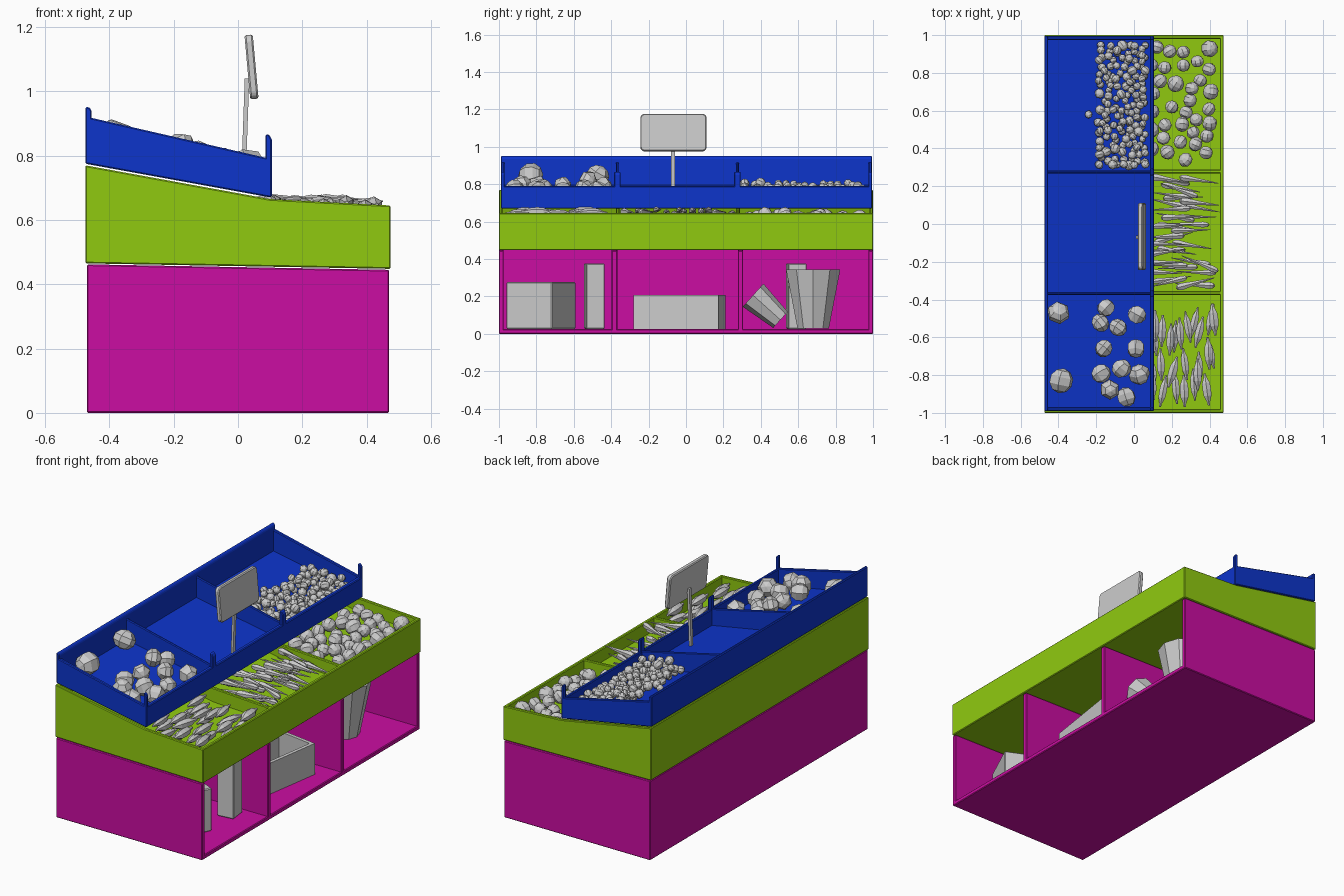
import bpy, bmesh, math, random
from mathutils import Matrix, Vector, Euler

if "Cube" in bpy.data.objects:
    bpy.data.objects.remove(bpy.data.objects["Cube"])

random.seed(4)


def material(name, rgb):
    m = bpy.data.materials.new(name)
    m.diffuse_color = (*rgb, 1)
    m.use_nodes = True
    m.node_tree.nodes["Principled BSDF"].inputs["Base Color"].default_value = m.diffuse_color
    return m


MAGENTA = material("magenta", (0.60, 0.004, 0.36))
GREEN = material("green", (0.28, 0.59, 0.005))
BLUE = material("blue", (0.004, 0.035, 0.60))


def finish(name, bm, mat=None, bevel=0):
    bmesh.ops.recalc_face_normals(bm, faces=bm.faces)
    me = bpy.data.meshes.new(name)
    bm.to_mesh(me)
    bm.free()
    ob = bpy.data.objects.new(name, me)
    bpy.context.collection.objects.link(ob)
    if mat:
        me.materials.append(mat)
    if bevel:
        b = ob.modifiers.new("bevel", 'BEVEL')
        b.width, b.segments = bevel, 1
    return ob


def prism(bm, pts, y0, y1):
    """Extrude an x-z outline from y0 to y1."""
    a = [bm.verts.new((x, y0, z)) for x, z in pts]
    b = [bm.verts.new((x, y1, z)) for x, z in pts]
    n = len(pts)
    bm.faces.new(a)
    bm.faces.new(b[::-1])
    for i in range(n):
        bm.faces.new((a[i], b[i], b[(i + 1) % n], a[(i + 1) % n]))


def box(bm, size, loc, rot=(0, 0, 0)):
    m = Matrix.LocRotScale(Vector(loc), Euler(rot), Vector(size))
    return bmesh.ops.create_cube(bm, size=1, matrix=m)['verts']


def lathe(bm, profile, n, m):
    """Capped revolve of (height, radius) pairs around local z."""
    rings = [[bm.verts.new(m @ Vector((r * math.cos(2 * math.pi * i / n),
                                       r * math.sin(2 * math.pi * i / n), h)))
              for i in range(n)] for h, r in profile]
    for a, b in zip(rings, rings[1:]):
        for i in range(n):
            bm.faces.new((a[i], a[(i + 1) % n], b[(i + 1) % n], b[i]))
    bm.faces.new(rings[0])
    bm.faces.new(rings[-1])


# Magenta base: open to +x with three bays
bm = bmesh.new()
side = [(-0.47, 0), (0.47, 0), (0.47, 0.445), (-0.47, 0.462)]
for y0, y1 in ((-1, -0.975), (-0.397, -0.367), (0.278, 0.305), (0.975, 1)):
    prism(bm, side, y0, y1)
prism(bm, [(-0.47, 0), (0.47, 0), (0.47, 0.025), (-0.47, 0.025)], -1, 1)
prism(bm, [(-0.47, 0), (-0.445, 0), (-0.445, 0.46), (-0.47, 0.462)], -1, 1)
finish("base_cabinet", bm, MAGENTA, 0.004)

# Green lower tray
bm = bmesh.new()
side = [(-0.475, 0.465), (0.475, 0.448), (0.475, 0.645), (0.1, 0.665), (-0.475, 0.77)]
for y0, y1 in ((-1, -0.98), (-0.375, -0.355), (0.268, 0.288), (0.98, 1)):
    prism(bm, side, y0, y1)
prism(bm, [(-0.475, 0.465), (0.475, 0.448), (0.475, 0.57), (0.1, 0.585), (-0.475, 0.69)], -1, 1)
prism(bm, [(0.455, 0.449), (0.475, 0.448), (0.475, 0.645), (0.455, 0.646)], -1, 1)
prism(bm, [(-0.475, 0.465), (-0.455, 0.465), (-0.455, 0.766), (-0.475, 0.77)], -1, 1)
finish("lower_tray", bm, GREEN, 0.004)

# Blue upper tray with raised back wall, low front lip and posts
bm = bmesh.new()
side = [(-0.475, 0.775), (0.102, 0.67), (0.102, 0.79), (-0.475, 0.922)]
for y0, y1 in ((-0.99, -0.97), (-0.375, -0.36), (0.268, 0.283), (0.975, 0.995)):
    prism(bm, side, y0, y1)
prism(bm, [(-0.475, 0.775), (0.102, 0.67), (0.102, 0.695), (-0.475, 0.80)], -0.99, 0.995)
prism(bm, [(-0.475, 0.775), (-0.455, 0.772), (-0.455, 0.94), (-0.464, 0.952), (-0.475, 0.95)],
      -0.99, 0.995)
prism(bm, [(0.085, 0.673), (0.105, 0.67), (0.105, 0.788), (0.085, 0.792)], -0.99, 0.995)
for y, w in ((-0.98, 0.02), (-0.367, 0.035), (0.275, 0.035), (0.985, 0.02)):
    prism(bm, [(0.085, 0.673), (0.105, 0.67), (0.105, 0.85), (0.097, 0.866), (0.085, 0.866)],
          y - w / 2, y + w / 2)
finish("upper_tray", bm, BLUE, 0.004)

# Sign on its pole
bm = bmesh.new()
box(bm, (0.014, 0.02, 0.34), (0.022, -0.07, 0.87), (0, 0.035, 0))
finish("sign_pole", bm)
bm = bmesh.new()
box(bm, (0.026, 0.355, 0.2), (0.042, -0.067, 1.076), (0, -0.09, 0))
edges = [e for e in bm.edges if abs((e.verts[0].co - e.verts[1].co).y) < 0.01
         and e.calc_length() < 0.05]
bmesh.ops.bevel(bm, geom=edges, offset=0.02, segments=2, profile=0.5, affect='EDGES')
finish("sign_plate", bm, bevel=0.005)

# Stored boxes, crate and buckets in the bays
bm = bmesh.new()
box(bm, (0.30, 0.27, 0.25), (0.14, -0.775, 0.152), (0, 0, math.radians(-25)))
finish("square_box", bm, bevel=0.005)
for nm, x, y in (("tall_box_front", 0.29, -0.49), ("tall_box_rear", 0.0, 0.59)):
    bm = bmesh.new()
    box(bm, (0.10, 0.10, 0.35), (x, y, 0.202), (0, 0, 0.12))
    finish(nm, bm, bevel=0.005)
bm = bmesh.new()
for size, loc in (((0.26, 0.46, 0.02), (0, 0, -0.08)),
                  ((0.02, 0.46, 0.18), (-0.12, 0, 0)), ((0.02, 0.46, 0.18), (0.12, 0, 0)),
                  ((0.26, 0.02, 0.18), (0, -0.22, 0)), ((0.26, 0.02, 0.18), (0, 0.22, 0))):
    box(bm, size, loc)
bm.transform(Matrix.Translation((0.21, -0.035, 0.117)) @ Matrix.Rotation(-0.15, 4, 'Z'))
finish("open_crate", bm)
bm = bmesh.new()
lathe(bm, [(0, 0.088), (0.315, 0.152), (0.315, 0.138), (0.02, 0.078)], 10,
      Matrix.Translation((0.2, 0.68, 0.028)))
finish("bucket", bm)
bm = bmesh.new()
lathe(bm, [(0, 0.058), (0.197, 0.083), (0.197, 0.072), (0.015, 0.05)], 8,
      Matrix.Translation((0.26, 0.505, 0.075)) @ Matrix.Rotation(math.radians(48), 4, 'X'))
finish("tipped_bucket", bm)


# Produce heaps
def ball(n, rings):
    return [(-math.cos(a), max(math.sin(a), 0.05))
            for a in (math.pi * i / rings for i in range(rings + 1))], n


def heap(name, shape, count, xr, yr, floor, size, ceiling, half=0.0, angle=None,
         bias=1.0, fixed=()):
    """Drop items one by one, each at the lowest of several tries.
    half = half length of long items, which lie flat along angle."""
    profile, n = shape
    bm = bmesh.new()
    balls = []
    todo = list(fixed) + [None] * count
    for spot in todo:
        best = None
        for _ in range(1 if spot else 25):
            r = random.uniform(*size)
            x, y = spot or (xr[1] - (xr[1] - xr[0]) * random.random() ** bias,
                            random.uniform(*yr))
            a = angle + random.gauss(0, 0.2) if half else 0
            d = Vector((math.cos(a), math.sin(a), 0))
            pts = [Vector((x, y, 0)) + d * half * t for t in ((-0.8, -0.4, 0, 0.4, 0.8) if half else (0,))]
            if not spot and any(not (xr[0] <= p.x <= xr[1] and yr[0] <= p.y <= yr[1]) for p in pts):
                continue
            z = max(floor(p.x) + r for p in pts)
            for p in pts:
                for q, s in balls:
                    h = (0.9 * (r + s)) ** 2 - (p.x - q.x) ** 2 - (p.y - q.y) ** 2
                    if h > 0:
                        z = max(z, q.z + math.sqrt(h))
            if best is None or z - floor(x) < best[0]:
                best = (z - floor(x), z, r, x, y, a, pts)
        if best is None or best[1] + best[2] > ceiling(best[3]):
            continue
        _, z, r, x, y, a, pts = best
        balls += [(Vector((p.x, p.y, z)), r) for p in pts]
        if half:
            a += random.choice((0, math.pi))
            rot = Matrix.Rotation(a, 4, 'Z') @ Matrix.Rotation(math.pi / 2, 4, 'Y')
            sc = Matrix.Diagonal((r, r, half, 1))
        else:
            rot = Euler([random.uniform(0, 6.28) for _ in range(3)]).to_matrix().to_4x4()
            sc = Matrix.Diagonal((r, r, r * random.uniform(0.85, 1.05), 1))
        lathe(bm, profile, n, Matrix.Translation((x, y, z)) @ rot @ sc)
    finish(name, bm)


def low_floor(x):
    return 0.589 - 0.04 * x


def high_floor(x):
    return 0.80 - 0.183 * (x + 0.475)


def low_top(x):
    return 0.682


def high_top(x):
    return high_floor(x) + 0.135


heap("small_fruit", ball(8, 6), 150, (-0.19, 0.06), (0.31, 0.95), high_floor,
     (0.019, 0.03), high_top, bias=1.5, fixed=[(-0.24, 0.58), (-0.17, 0.83), (-0.17, 0.88)])
heap("large_fruit", ball(6, 5), 21, (-0.18, 0.03), (-0.92, -0.42), high_floor,
     (0.05, 0.068), high_top, bias=1.3, fixed=[(-0.4, -0.47), (-0.385, -0.83), (-0.41, -0.92)])
heap("round_vegetables", ball(8, 6), 75, (0.09, 0.415), (0.325, 0.94), low_floor,
     (0.036, 0.05), low_top)
carrot = ([(-1, 0.1), (0.1, 0.6), (0.7, 1), (0.92, 0.75), (1, 0.25)], 6)
heap("carrots", carrot, 75, (0.06, 0.435), (-0.335, 0.25), low_floor,
     (0.017, 0.023), low_top, half=0.105, angle=0)
gherkin = ([(-1, 0.25), (-0.75, 0.4), (-0.4, 0.9), (0, 1), (0.4, 0.9), (0.75, 0.4), (1, 0.25)], 6)
heap("long_vegetables", gherkin, 75, (0.08, 0.43), (-0.96, -0.395), low_floor,
     (0.022, 0.029), low_top, half=0.085, angle=1.5)
